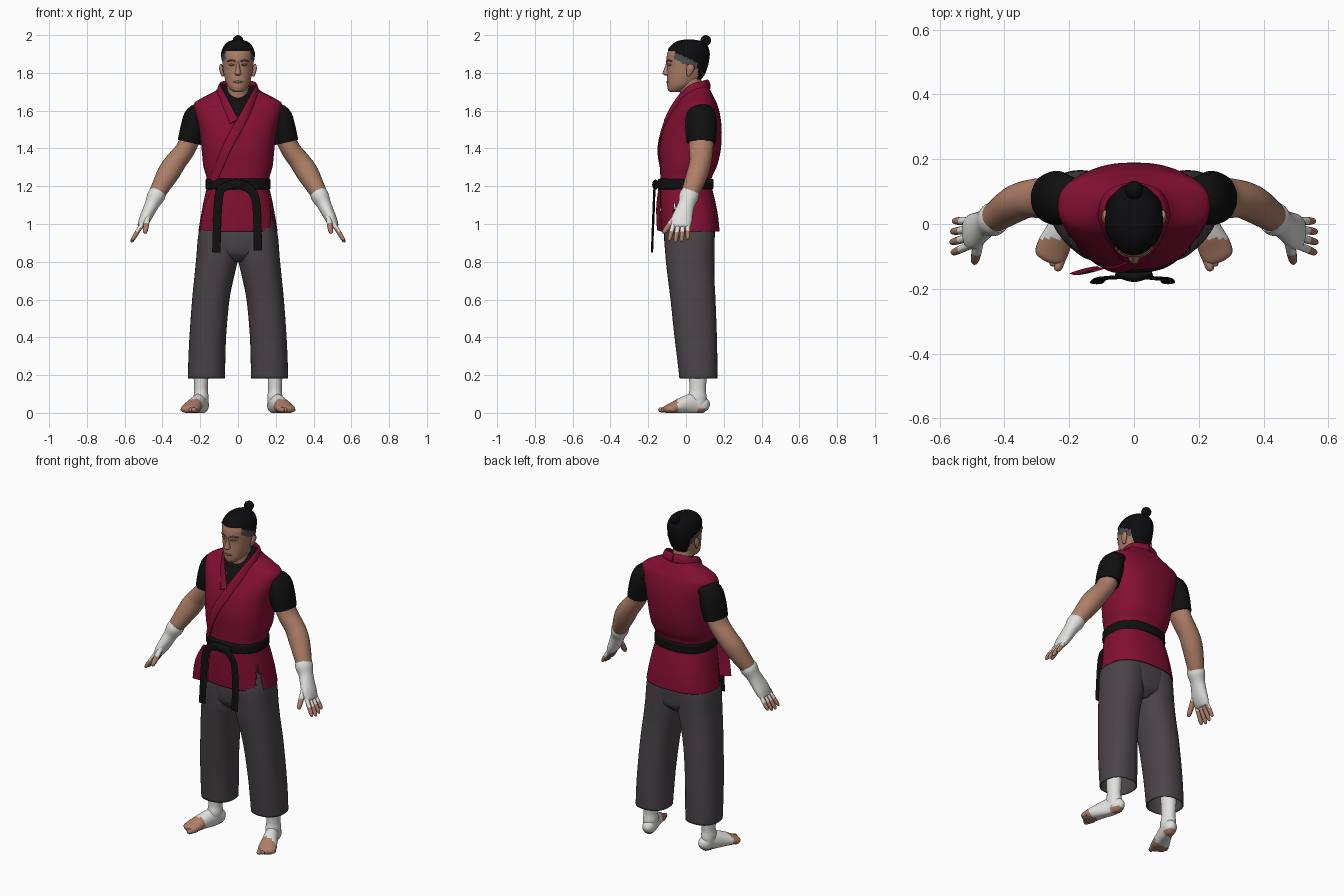
import bpy, bmesh, math
from mathutils import Vector

cube = bpy.data.objects.get("Cube")
if cube:
    bpy.data.objects.remove(cube)


def material(name, r, g, b):
    m = bpy.data.materials.new(name)
    m.use_nodes = True
    m.diffuse_color = (r, g, b, 1)
    bsdf = m.node_tree.nodes["Principled BSDF"]
    bsdf.inputs["Base Color"].default_value = (r, g, b, 1)
    bsdf.inputs["Roughness"].default_value = 0.8
    return m


skin = material("skin", 0.42, 0.21, 0.135)
dark_skin = material("dark skin", 0.2, 0.09, 0.06)
hair = material("black hair", 0.004, 0.004, 0.005)
shaved = material("shaved grey", 0.08, 0.08, 0.09)
red = material("crimson cloth", 0.23, 0.005, 0.033)
black = material("black cloth", 0.005, 0.005, 0.005)
grey = material("charcoal cloth", 0.068, 0.058, 0.066)
white = material("white bandage", 0.75, 0.75, 0.74)
parts = []


def dense(keys, k):
    """Smoothly interpolate key tuples."""
    out = []
    for i in range(len(keys) - 1):
        quad = [keys[min(max(i + j, 0), len(keys) - 1)] for j in (-1, 0, 1, 2)]
        for s in range(k):
            t = s / k
            out.append(tuple(0.5 * (2 * b + (c - a) * t + (2 * a - 5 * b + 4 * c - d) * t * t
                                    + (3 * b - a - 3 * c + d) * t ** 3) for a, b, c, d in zip(*quad)))
    return out + [tuple(keys[-1])]


def skin_rings(name, rings, mats, rule=None, side=1, cap=True, cut=None, thick=0):
    """Join rings of points into a mesh; rule picks a material, cut removes faces."""
    bm = bmesh.new()
    rows = [[bm.verts.new((p[0] * side, p[1], p[2])) for p in r] for r in rings]
    n = len(rows[0])
    for a, b in zip(rows, rows[1:]):
        for i in range(n):
            bm.faces.new((a[i], a[(i + 1) % n], b[(i + 1) % n], b[i]))
    if cap:
        bm.faces.new(rows[0])
        bm.faces.new(rows[-1])
    bmesh.ops.recalc_face_normals(bm, faces=bm.faces)
    if cut:
        gone = [f for f in bm.faces if cut(f.calc_center_median())]
        bmesh.ops.delete(bm, geom=gone, context="FACES")
    for f in bm.faces:
        f.smooth = True
        if rule:
            f.material_index = rule(f.calc_center_median())
    me = bpy.data.meshes.new(name)
    bm.to_mesh(me)
    bm.free()
    ob = bpy.data.objects.new(name, me)
    bpy.context.collection.objects.link(ob)
    for m in mats:
        me.materials.append(m)
    if thick:
        mod = ob.modifiers.new("thickness", "SOLIDIFY")
        mod.thickness = thick
        mod.offset = -1
    parts.append(ob)
    return ob


def loft(name, keys, mats, power=2.0, segs=48, k=5, **kw):
    """Stack of level rings: keys are (z, centre x, half width, front y, back y)."""
    rings = []
    for z, cx, rx, yf, yb in dense(keys, k):
        ring = []
        for i in range(segs):
            c, s = math.cos(math.tau * i / segs), math.sin(math.tau * i / segs)
            x = math.copysign(abs(c) ** (2 / power), c)
            y = math.copysign(abs(s) ** (2 / power), s)
            ring.append((cx + rx * x, (yf + yb) / 2 + (yb - yf) / 2 * y, z))
        rings.append(ring)
    return skin_rings(name, rings, mats, **kw)


def front(keys, x, z, power=2.0):
    """Front surface y of a loft."""
    _, cx, rx, yf, yb = min(dense(keys, 20), key=lambda r: abs(r[0] - z))
    u = min(abs((x - cx) / rx), 1)
    return (yf + yb) / 2 - (yb - yf) / 2 * (1 - u ** power) ** (1 / power)


def tube(name, keys, mats, ref=(0, 1, 0), segs=20, k=5, floor=False, **kw):
    """Sweep an ellipse: keys are (x, y, z, half size along ref, other half size)."""
    pts = dense(keys, k)
    rings = []
    for i, p in enumerate(pts):
        c = Vector(p[:3])
        t = (Vector(pts[min(i + 1, len(pts) - 1)][:3]) - Vector(pts[max(i - 1, 0)][:3])).normalized()
        w = ref(c, t) if callable(ref) else Vector(ref)
        w = (w - t * w.dot(t)).normalized()
        v = t.cross(w)
        ring = [c + w * p[3] * math.cos(math.tau * j / segs) + v * p[4] * math.sin(math.tau * j / segs)
                for j in range(segs)]
        if floor:
            ring = [Vector((q.x, q.y, max(q.z, 0))) for q in ring]
        rings.append(ring)
    return skin_rings(name, rings, mats, **kw)


def digit(name, a, b, r, mats, **kw):
    """Round-ended finger or toe from a to b."""
    a, b = Vector(a), Vector(b)
    keys = [(*a.lerp(b, t), r * s, r * s) for t, s in ((0, 1), (0.5, 1), (0.85, 0.85), (0.97, 0.5), (1, 0.15))]
    return tube(name, keys, mats, segs=10, k=2, **kw)


# Head with cropped hair and shaved temples
HEAD = [(1.698, 0, .018, -.082, -.04), (1.708, 0, .036, -.094, -.01), (1.735, 0, .058, -.1, .045),
        (1.78, 0, .072, -.1, .088), (1.825, 0, .08, -.098, .108), (1.87, 0, .084, -.103, .118),
        (1.91, 0, .084, -.097, .12), (1.945, 0, .07, -.075, .108), (1.967, 0, .046, -.045, .08),
        (1.976, 0, .015, -.01, .04)]


def head_zone(p):
    line = 1.918 - max(p.y + .07, 0) * .5 if p.y < .06 else 1.758
    if p.z > line:
        return 1
    if -.06 < p.y < .06 and p.z > line - .04 and abs(p.x) > .05:
        return 2
    return 0


head = loft("head", HEAD, [skin, hair, shaved], segs=72, k=6, rule=head_zone)
for v in head.data.vertices:
    if head_zone(v.co) == 1:
        v.co.x *= 1.05
        v.co.y = .015 + (v.co.y - .015) * 1.05
loft("hair_bun", [(1.944, 0, .008, .097, .113), (1.952, 0, .021, .084, .126), (1.972, 0, .028, .077, .133),
                  (1.99, 0, .021, .084, .126), (2.0, 0, .005, .1, .11)], [hair], segs=24)
loft("nose", [(1.785, 0, .008, -.108, -.08), (1.795, 0, .018, -.123, -.07), (1.81, 0, .014, -.12, -.07),
              (1.84, 0, .009, -.109, -.07), (1.868, 0, .008, -.103, -.07)], [skin], segs=16)
tube("neck", [(0, .05, 1.58, .065, .07), (0, .032, 1.67, .06, .06), (0, .02, 1.77, .06, .058)], [skin], segs=32)


def on_face(x, z, lift=.0):
    return (x, front(HEAD, x, z) - lift, z)


tube("lips", [(*on_face(x, 1.752), s, .004) for x, s in ((-.026, .002), (0, .007), (.026, .002))],
     [dark_skin], ref=(0, 0, 1), segs=10)
for side, label in ((1, "left"), (-1, "right")):
    tube(label + "_eye", [(*on_face(x, 1.843), s, .004) for x, s in ((.019, .002), (.034, .006), (.049, .002))],
         [dark_skin], ref=(0, 0, 1), segs=10, side=side)
    tube(label + "_eyebrow", [(*on_face(x, z), .004, .005) for x, z in ((.014, 1.862), (.036, 1.867), (.056, 1.86))],
         [dark_skin], ref=(0, 0, 1), segs=10, side=side)
    tube(label + "_ear", [(.08, .012, 1.782, .006, .006), (.085, .016, 1.8, .015, .009),
                          (.09, .024, 1.825, .021, .01), (.09, .03, 1.845, .012, .006)], [skin], side=side)

# Sleeveless wrap vest, with the black undershirt showing in the neckline
VEST = [(1.19, 0, .163, -.135, .13), (1.25, 0, .168, -.136, .138), (1.31, 0, .184, -.138, .165),
        (1.4, 0, .193, -.14, .185), (1.5, 0, .205, -.122, .189), (1.58, 0, .227, -.085, .18),
        (1.635, 0, .233, -.048, .165), (1.665, 0, .195, -.03, .15), (1.7, 0, .128, -.003, .133),
        (1.732, 0, .088, .012, .115)]
POWER = 2.5
loft("vest", VEST, [red, black], POWER, segs=80, k=6,
     rule=lambda p: int((p.z > 1.54 and p.y < .04 and abs(p.x) < (p.z - 1.54) * .55) or p.z > 1.728))


def across(c, t):
    return Vector((c.x, c.y - .05, .02)).cross(t)


def on_vest(x, z):
    return (x, front(VEST, x, z, POWER) - .003, z)


def lapel(name, chest, side):
    neck = [(.1, .028, 1.712), (.075, .095, 1.733), (0, .12, 1.74)]
    keys = [(*p, .026, .009) for p in [on_vest(x, z) for x, z in chest] + neck]
    tube(name, keys, [red], ref=across, side=side, k=8)


lapel("left_lapel", [(-.13, 1.23), (-.06, 1.4), (.022, 1.55), (.074, 1.65)], 1)
lapel("right_lapel", [(.02, 1.54), (.074, 1.65)], -1)

# Vest skirt with side slits, and a loose front flap
loft("vest_skirt", [(1.2, 0, .164, -.136, .135), (1.12, 0, .182, -.137, .155), (1.04, 0, .197, -.135, .17),
                    (.96, 0, .21, -.132, .178)], [red], POWER, segs=96, k=8, cap=False, thick=.006,
     cut=lambda p: abs(p.x) > .12 and abs(p.y + .06) < (1.13 - p.z) * .14)
tube("front_flap", [(-.11, -.14, 1.18, .025, .004), (-.14, -.147, 1.08, .04, .004), (-.155, -.142, .965, .045, .004)],
     [red], ref=(1, .25, 0))

# Belt, knot and hanging tails
loft("belt", [(1.183, 0, .162, -.138, .134), (1.188, 0, .172, -.149, .145), (1.212, 0, .172, -.15, .145),
              (1.234, 0, .171, -.148, .145), (1.24, 0, .162, -.138, .134)], [black], POWER, segs=64, k=3)
tube("belt_knot", [(-.055, -.15, 1.215, .012, .01), (-.03, -.158, 1.212, .022, .014), (0, -.163, 1.208, .026, .016),
                   (.03, -.158, 1.208, .022, .014), (.055, -.15, 1.21, .012, .01)], [black], ref=(0, 0, 1))


def in_front_plane(c, t):
    return Vector((0, 1, 0)).cross(t)


for label, path in (("right", [(-.02, -.163, 1.208), (-.08, -.166, 1.19), (-.104, -.17, 1.12), (-.115, -.18, .85)]),
                    ("left", [(.02, -.163, 1.205), (.07, -.168, 1.175), (.098, -.17, 1.1), (.105, -.18, .86)])):
    tube(label + "_belt_tail", [(*p, .022, .006) for p in path], [black], ref=in_front_plane, segs=12, k=6)

# Trousers
loft("trouser_hips", [(.8, 0, .05, -.06, .1), (.84, 0, .13, -.1, .14), (.9, 0, .19, -.114, .15),
                      (.97, 0, .2, -.116, .152), (1.08, 0, .175, -.11, .14)], [grey], POWER)
LEG = [(.183, .167, .098, -.035, .166), (.28, .165, .098, -.046, .166), (.42, .159, .097, -.063, .163),
       (.6, .144, .099, -.082, .156), (.72, .126, .105, -.097, .15), (.82, .11, .111, -.108, .15),
       (.95, .1, .109, -.115, .15), (1.05, .09, .09, -.1, .135)]
for side, label in ((1, "left"), (-1, "right")):
    loft(label + "_trouser_leg", LEG, [grey], 2.3, cap=False, thick=.006, side=side)

    # Bandaged foot with bare toes and heel
    loft(label + "_ankle_wrap", [(.03, .195, .034, .02, .108), (.08, .195, .04, .01, .11), (.12, .196, .036, .018, .105),
                                 (.17, .196, .038, .017, .108), (.25, .196, .042, .015, .11)], [white], segs=24, side=side)
    tube(label + "_foot", [(.182, .121, .03, .01, .015), (.186, .1, .038, .033, .04), (.2, .045, .048, .037, .055),
                           (.225, -.015, .04, .043, .045), (.248, -.07, .026, .051, .03), (.26, -.105, .018, .045, .02),
                           (.264, -.116, .015, .02, .01)], [white, skin], ref=(.94, .33, 0), segs=28, floor=True,
         side=side, rule=lambda p: int(p.y < -.045 or (p.z < .022 and p.y > .06)))
    ahead, aside = Vector((.33, -.94, 0)), Vector((.94, .33, 0))
    for i in range(5):
        root = Vector((.252, -.075, .016)) + aside * (-.036 + .0185 * i)
        digit(f"{label}_toe_{i + 1}", root, root + ahead * (.062 - .009 * i), .015 - .001 * i, [skin], side=side,
              ref=(1, 0, 0), floor=True)

    # Sleeve, bare arm and bandaged hand
    tube(label + "_sleeve", [(.175, .08, 1.6, .06, .04), (.222, .08, 1.575, .078, .058), (.24, .08, 1.51, .084, .064),
                             (.258, .08, 1.432, .077, .062)], [black], segs=32, side=side)
    tube(label + "_arm", [(.248, .08, 1.46, .066, .053), (.282, .08, 1.39, .063, .052), (.328, .077, 1.33, .058, .056),
                          (.365, .063, 1.275, .057, .059), (.405, .038, 1.205, .052, .05),
                          (.443, .01, 1.135, .042, .04)], [skin], segs=28, side=side)
    tube(label + "_hand_wrap", [(.424, .022, 1.165, .049, .045), (.436, .014, 1.143, .052, .047),
                                (.455, .003, 1.105, .044, .038), (.474, -.01, 1.065, .049, .034),
                                (.494, -.022, 1.025, .055, .03), (.512, -.028, .99, .05, .021),
                                (.517, -.029, .98, .035, .01)], [white], segs=28, side=side)
    for i, drop in enumerate((.008, 0, .004, .016)):
        digit(f"{label}_finger_{i + 1}", (.507, -.066 + .025 * i, 1.0), (.566 - drop / 2, -.09 + .033 * i, .903 + drop),
              .0125, [skin, white], side=side, rule=lambda p: int(p.z > .968))
    digit(label + "_thumb", (.478, -.05, 1.045), (.493, -.122, .95), .0155, [skin, white], side=side,
          rule=lambda p: int(p.z > 1.01))

# Smooth shading with crisp hems
bpy.ops.object.select_all(action="DESELECT")
for ob in parts:
    ob.select_set(True)
bpy.context.view_layer.objects.active = parts[0]
bpy.ops.object.shade_smooth_by_angle(angle=math.radians(50))
